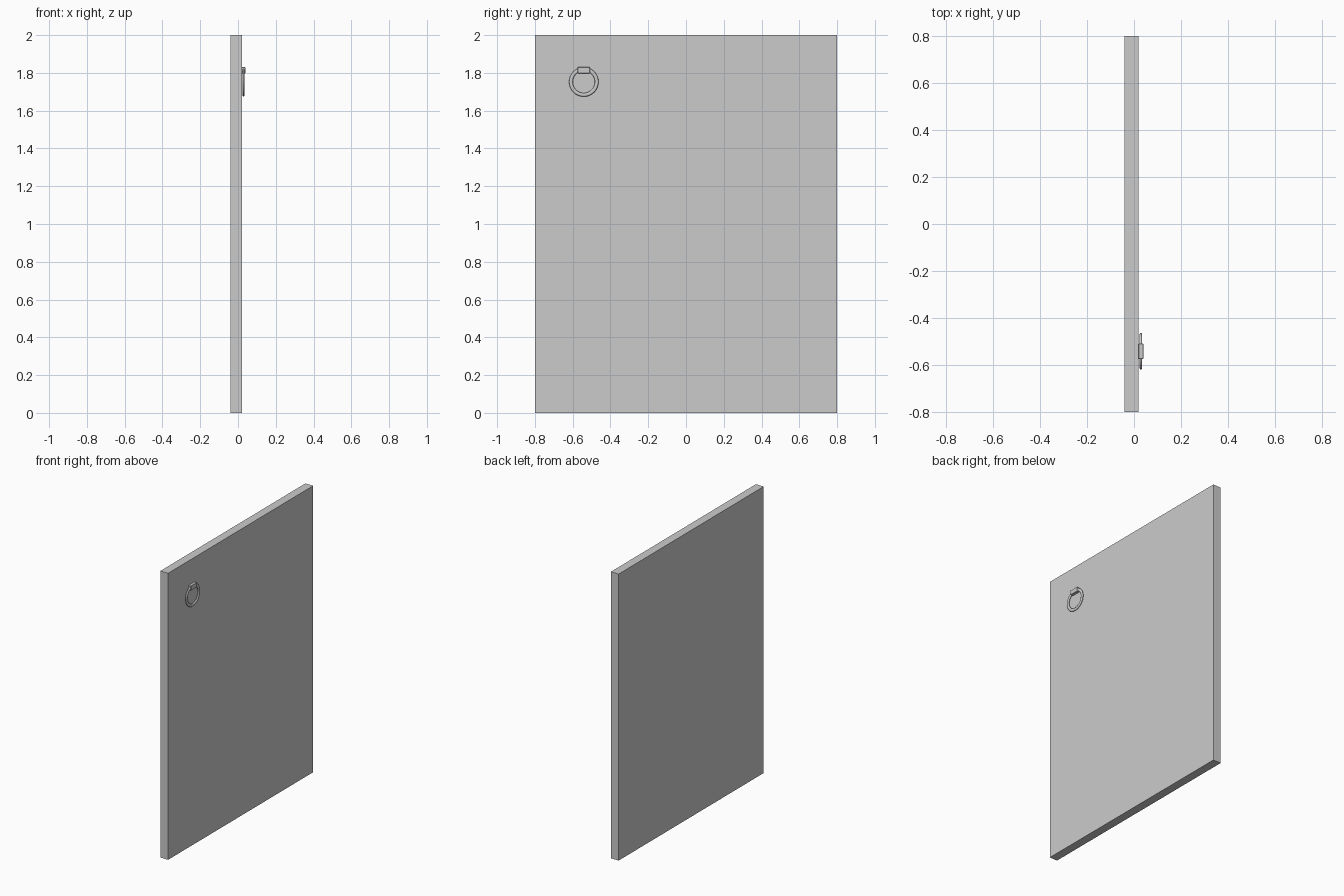
import bpy, bmesh
from math import cos, sin, tau

if "Cube" in bpy.data.objects:
    bpy.data.objects.remove(bpy.data.objects["Cube"])


def make_object(name, bm):
    bmesh.ops.recalc_face_normals(bm, faces=bm.faces)
    mesh = bpy.data.meshes.new(name)
    bm.to_mesh(mesh)
    bm.free()
    obj = bpy.data.objects.new(name, mesh)
    bpy.context.collection.objects.link(obj)
    return obj


def box(name, lo, hi):
    bm = bmesh.new()
    bmesh.ops.create_cube(bm, size=1)
    for v in bm.verts:
        v.co = [(a + b) / 2 + c * (b - a) for a, b, c in zip(lo, hi, v.co)]
    return make_object(name, bm)


def ring(name, center, radius, half_width, half_depth, segs=48, sides=12):
    # oval cross-section swept round the x axis
    bm = bmesh.new()
    loops = []
    for i in range(segs):
        a = tau * i / segs
        loop = []
        for j in range(sides):
            b = tau * j / sides
            r = radius + half_width * cos(b)
            loop.append(bm.verts.new((center[0] + half_depth * sin(b),
                                      center[1] + r * cos(a),
                                      center[2] + r * sin(a))))
        loops.append(loop)
    for i in range(segs):
        p, q = loops[i], loops[(i + 1) % segs]
        for j in range(sides):
            k = (j + 1) % sides
            bm.faces.new((p[j], q[j], q[k], p[k]))
    for f in bm.faces:
        f.smooth = True
    return make_object(name, bm)


# Flat door slab
box("door_panel", (-0.04, -0.8, 0), (0.02, 0.8, 2))

# Pull ring hanging from its bracket
ring("pull_ring", (0.029, -0.541, 1.752), 0.068, 0.010, 0.006)

# Bracket holding the ring against the panel
bracket = box("ring_bracket", (0.019, -0.574, 1.798), (0.04, -0.509, 1.83))
bevel = bracket.modifiers.new("soft_edges", "BEVEL")
bevel.width = 0.002
bevel.segments = 1
